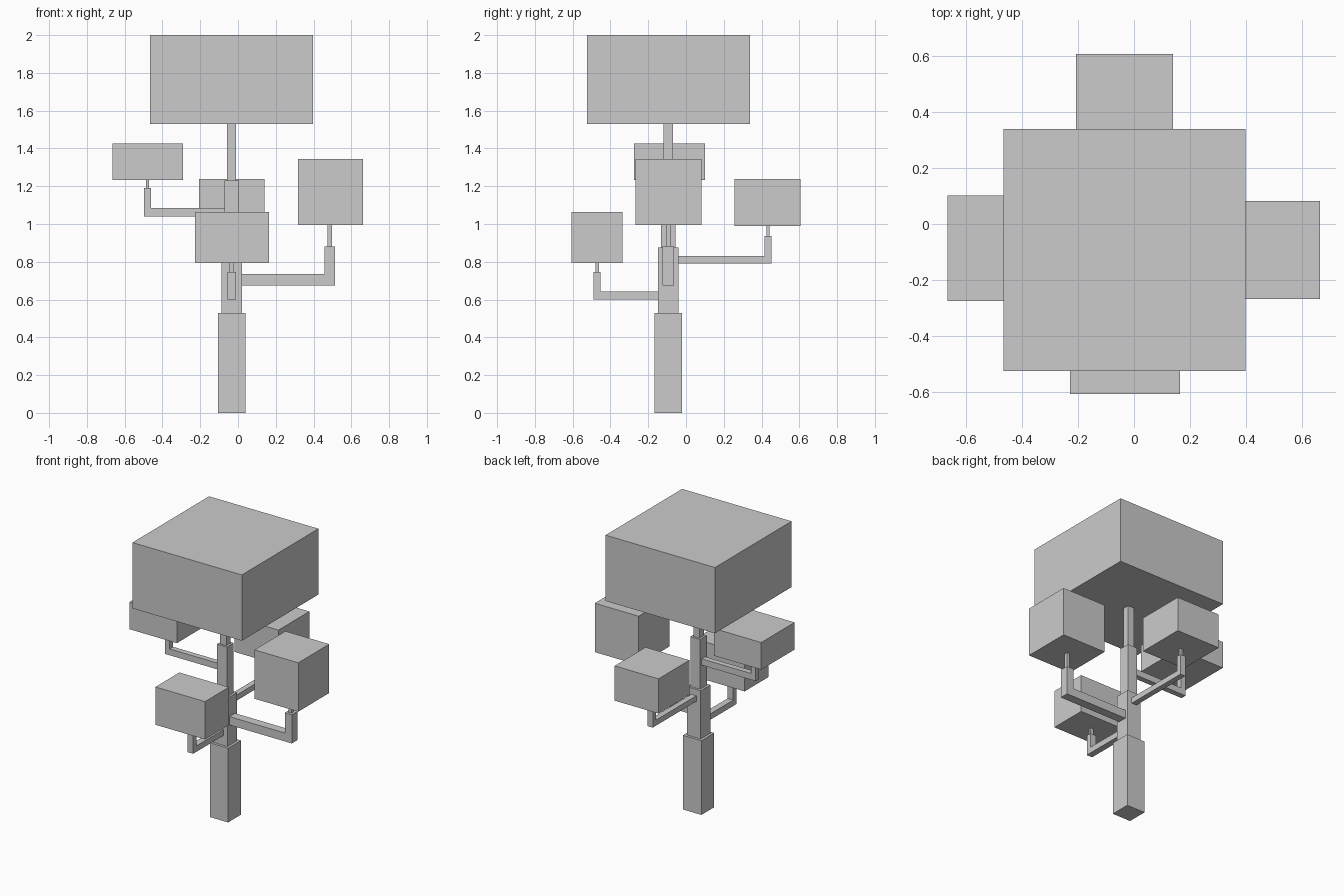
import bpy

if "Cube" in bpy.data.objects:
    bpy.data.objects.remove(bpy.data.objects["Cube"])

CX, CY = -0.034, -0.094  # trunk axis


def box(name, x0, x1, y0, y1, z0, z1):
    """Flat-shaded box given by its extents."""
    bpy.ops.mesh.primitive_cube_add(
        size=1, location=((x0 + x1) / 2, (y0 + y1) / 2, (z0 + z1) / 2))
    ob = bpy.context.object
    ob.name = name
    ob.scale = (x1 - x0, y1 - y0, z1 - z0)
    bpy.ops.object.transform_apply(location=False, rotation=False, scale=True)
    return ob


def limb(name, axis, inner, lo, hi, width, z0, z_arm, z_up, z_leaf, twig, twig_width):
    """Arm out from the trunk, an upright at its end (lo..hi) and a thin twig."""
    def part(suffix, a, b, w, za, zb):
        a, b = min(a, b), max(a, b)
        if axis == "x":
            box(name + suffix, a, b, CY - w / 2, CY + w / 2, za, zb)
        else:
            box(name + suffix, CX - w / 2, CX + w / 2, a, b, za, zb)
    mid = (lo + hi) / 2
    near = lo if abs(lo) < abs(hi) else hi
    part("_arm", inner, near, width, z0, z_arm)
    part("_upright", lo, hi, width, z0, z_up)
    part("_twig", mid - twig / 2, mid + twig / 2, twig_width, z_up, z_leaf)


# Stepped trunk
for i, (w, z0, z1) in enumerate([(0.145, 0, 0.53), (0.109, 0.53, 0.875),
                                 (0.077, 0.875, 1.23), (0.048, 1.23, 1.53)]):
    box(f"trunk_{i + 1}", CX - w / 2, CX + w / 2, CY - w / 2, CY + w / 2, z0, z1)

# Branches
limb("left_branch", "x", -0.07, -0.497, -0.46, 0.04, 1.04, 1.085, 1.19, 1.233, 0.017, 0.02)
limb("right_branch", "x", 0.015, 0.458, 0.513, 0.063, 0.675, 0.735, 0.88, 0.996, 0.022, 0.025)
limb("front_branch", "y", -0.145, -0.489, -0.452, 0.045, 0.60, 0.642, 0.746, 0.794, 0.018, 0.025)
limb("back_branch", "y", -0.045, 0.415, 0.452, 0.04, 0.79, 0.83, 0.937, 0.99, 0.017, 0.02)

# Foliage blocks
box("crown_foliage", -0.466, 0.398, -0.525, 0.339, 1.53, 2.0)
box("left_foliage", -0.665, -0.291, -0.275, 0.101, 1.233, 1.427)
box("right_foliage", 0.317, 0.663, -0.267, 0.082, 0.996, 1.345)
box("front_foliage", -0.228, 0.164, -0.606, -0.336, 0.794, 1.064)
box("back_foliage", -0.207, 0.139, 0.257, 0.606, 0.99, 1.238)
